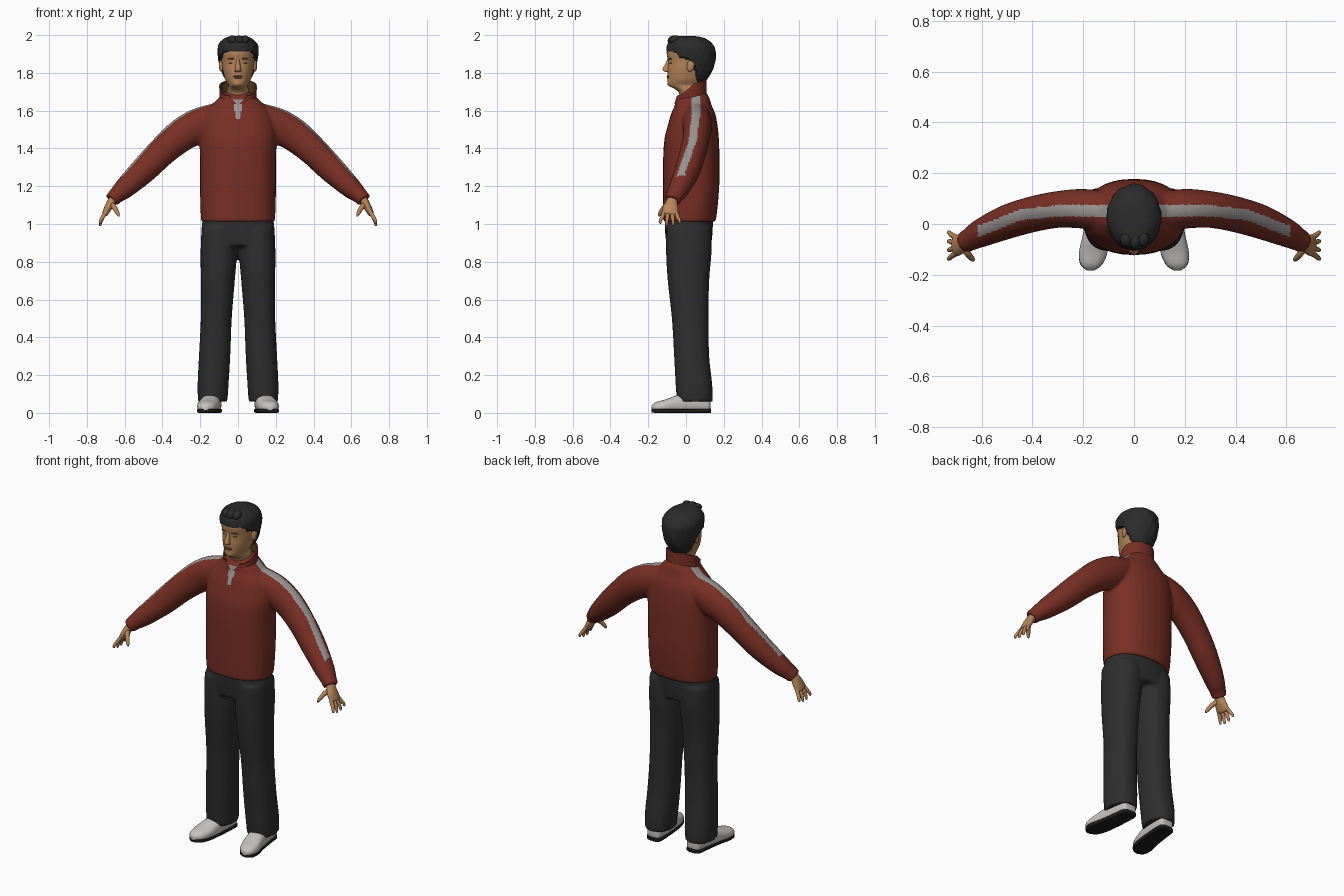
import bpy, bmesh, math
from mathutils import Vector, Matrix

if "Cube" in bpy.data.objects:
    bpy.data.objects.remove(bpy.data.objects["Cube"])

COLORS = {
    "jacket_red": (0.19, 0.028, 0.018), "stripe_grey": (0.32, 0.30, 0.29),
    "lining_brown": (0.085, 0.045, 0.015), "trouser_charcoal": (0.027, 0.027, 0.028),
    "hair_black": (0.024, 0.024, 0.025), "skin": (0.47, 0.235, 0.10),
    "lip_brown": (0.30, 0.11, 0.055), "shoe_white": (0.56, 0.54, 0.53),
    "sole_black": (0.012, 0.012, 0.012), "brow_brown": (0.11, 0.055, 0.025)}
MATS = {}
for name, c in COLORS.items():
    MATS[name] = bpy.data.materials.new(name)
    MATS[name].diffuse_color = (*c, 1)


def smooth_rings(rings, k):
    """Catmull-Rom interpolation of ring parameters."""
    out = []
    for i in range(len(rings) - 1):
        p = [rings[max(0, min(len(rings) - 1, i + j))] for j in (-1, 0, 1, 2)]
        for s in range(k):
            t = s / k
            out.append([0.5 * (2 * b + (c - a) * t + (2 * a - 5 * b + 4 * c - d) * t * t
                               + (3 * b - a - 3 * c + d) * t ** 3) for a, b, c, d in zip(*p)])
    return out + [list(rings[-1])]


def loft(bm, rings, axis=None, ref=(0, 1, 0), power=2.0, sides=32, k=5):
    """Rings are (x, y, z, radius along ref, radius across)."""
    rings = smooth_rings(rings, k)
    pts = [Vector(r[:3]) for r in rings]
    loops, faces = [], []
    for i, r in enumerate(rings):
        t = Vector(axis) if axis else (pts[min(i + 1, len(pts) - 1)] - pts[max(i - 1, 0)]).normalized()
        u = Vector(ref)
        u = (u - t * u.dot(t)).normalized()
        v = t.cross(u)
        loop = []
        for j in range(sides):
            a = math.tau * j / sides
            ca, sa = math.cos(a), math.sin(a)
            pu = math.copysign(abs(ca) ** (2 / power), ca) * r[3]
            pv = math.copysign(abs(sa) ** (2 / power), sa) * r[4]
            loop.append(bm.verts.new(pts[i] + u * pu + v * pv))
        loops.append(loop)
    for a, b in zip(loops, loops[1:]):
        for j in range(sides):
            n = (j + 1) % sides
            faces.append(bm.faces.new((a[j], a[n], b[n], b[j])))
    faces += [bm.faces.new(loops[0][::-1]), bm.faces.new(loops[-1])]
    bmesh.ops.recalc_face_normals(bm, faces=faces)


def blob(bm, loc, size, rot=(0, 0, 0)):
    m = Matrix.Translation(loc)
    for ang, ax in zip(rot, "XYZ"):
        m = m @ Matrix.Rotation(ang, 4, ax)
    bmesh.ops.create_uvsphere(bm, u_segments=20, v_segments=12, radius=1,
                              matrix=m @ Matrix.Diagonal((*size, 1)))


def finish(bm, name, *mats, angle=50):
    me = bpy.data.meshes.new(name)
    bm.to_mesh(me)
    bm.free()
    for m in mats:
        me.materials.append(MATS[m])
    ob = bpy.data.objects.new(name, me)
    bpy.context.collection.objects.link(ob)
    shade(me, angle)
    return ob


def shade(me, angle=50):
    for p in me.polygons:
        p.use_smooth = True
    me.set_sharp_from_angle(angle=math.radians(angle))


def fuse(ob, voxel, mats, passes=5):
    """Merge overlapping volumes into one cloth surface."""
    r = ob.modifiers.new("fuse", "REMESH")
    r.mode, r.voxel_size = "VOXEL", voxel
    s = ob.modifiers.new("relax", "SMOOTH")
    s.factor, s.iterations = 0.5, passes
    me = bpy.data.meshes.new_from_object(ob.evaluated_get(bpy.context.evaluated_depsgraph_get()))
    ob.modifiers.clear()
    ob.data = me
    me.materials.clear()
    for m in mats:
        me.materials.append(MATS[m])
    shade(me)
    return me


def lerp(x, table):
    for (x0, y0), (x1, y1) in zip(table, table[1:]):
        if x <= x1:
            return y0 + (y1 - y0) * max(0, (x - x0) / (x1 - x0))
    return table[-1][1]


UP = (0, 0, 1)
# Jacket: torso and sleeves
bm = bmesh.new()
loft(bm, [(0, .018, 1.012, .137, .194), (0, .022, 1.06, .142, .198), (0, .027, 1.2, .149, .201),
          (0, .028, 1.35, .149, .201), (0, .03, 1.45, .144, .205), (0, .035, 1.52, .132, .2),
          (0, .038, 1.58, .118, .18), (0, .038, 1.63, .097, .14), (0, .037, 1.667, .087, .103),
          (0, .045, 1.7, .06, .07)], axis=UP, power=2.25)
for s in (1, -1):
    loft(bm, [(s * .1, .05, 1.575, .075, .07), (s * .2, .06, 1.525, .078, .092), (s * .3, .057, 1.47, .072, .088),
              (s * .4, .038, 1.385, .07, .078), (s * .5, .008, 1.285, .067, .071),
              (s * .6, -.035, 1.19, .056, .056), (s * .645, -.06, 1.15, .046, .043),
              (s * .668, -.072, 1.125, .043, .04)])
jacket = finish(bm, "jacket", "jacket_red")
me = fuse(jacket, .008, ("jacket_red", "stripe_grey"))
STRIPE = [(.08, .05), (.3, .052), (.45, .035), (.6, -.025)]
for p in me.polygons:
    x, y, z = p.center
    sleeve = .085 < abs(x) < .615 and abs(y - lerp(abs(x), STRIPE)) < .022 and p.normal.z > .15
    zipper = y < 0 and 1.56 < z < 1.66 and abs(x) < .009 + (z - 1.56) * .17
    p.material_index = int(sleeve or zipper)

# Standing collar, open at the throat, with a brown lining
bm = bmesh.new()
N = 48
rows = [[], [], [], []]
for i in range(N + 1):
    q = -1 + 2 * i / N
    back = 0.5 + 0.5 * math.cos(q * math.pi)
    for row, (rx, ry, top, spread) in zip(rows, ((.098, .086, 0, 176), (.1, .083, 1, 150),
                                                 (.092, .075, 1, 150), (.086, .074, 0, 176))):
        a = math.radians(q * spread)
        z = 1.635 + .045 * back + top * (.045 + .04 * min(1, back * 2.2))
        row.append(bm.verts.new((rx * math.sin(a), .024 + ry * math.cos(a), z)))
for k in range(3):
    for i in range(N):
        f = bm.faces.new((rows[k][i], rows[k + 1][i], rows[k + 1][i + 1], rows[k][i + 1]))
        f.material_index = int(k == 2)
bmesh.ops.recalc_face_normals(bm, faces=bm.faces[:])
finish(bm, "collar", "jacket_red", "lining_brown")

# Trousers: hips and two legs
bm = bmesh.new()
loft(bm, [(0, .015, 1.04, .128, .186), (0, .015, .96, .126, .194), (0, .015, .885, .118, .192)],
     axis=UP, power=2.3)
for s in (1, -1):
    loft(bm, [(s * .1, .015, .98, .12, .093), (s * .101, .015, .86, .121, .097), (s * .107, .013, .7, .11, .09),
              (s * .115, .022, .5, .097, .082), (s * .124, .03, .3, .093, .083),
              (s * .132, .042, .15, .097, .082), (s * .134, .047, .06, .095, .078)], axis=UP, power=2.3)
fuse(finish(bm, "trousers", "trouser_charcoal"), .01, ("trouser_charcoal",), 4)

# Shoes with flat dark soles
for s, side in ((1, "left"), (-1, "right")):
    bm = bmesh.new()
    loft(bm, [(s * .13, .13, .04, .02, .02), (s * .132, .118, .045, .042, .045), (s * .137, .05, .05, .05, .055),
              (s * .147, -.04, .045, .054, .05), (s * .16, -.11, .035, .056, .036),
              (s * .168, -.16, .03, .042, .027), (s * .171, -.183, .026, .014, .012)],
         axis=(0, -1, 0), ref=(1, 0, 0), power=2.3)
    for v in bm.verts:
        v.co.z = max(v.co.z, .014)
    finish(bm, side + "_shoe", "shoe_white")
    bm = bmesh.new()
    loft(bm, [(s * .13, .133, .011, .024, .011), (s * .132, .118, .011, .045, .011), (s * .137, .05, .011, .05, .011),
              (s * .147, -.04, .011, .053, .011), (s * .16, -.11, .011, .056, .011),
              (s * .168, -.16, .011, .043, .011), (s * .171, -.183, .012, .014, .009)],
         axis=(0, -1, 0), ref=(1, 0, 0), power=6)
    finish(bm, side + "_sole", "sole_black", angle=40)

    # Hands: palm, four fingers and a thumb
    bm = bmesh.new()
    loft(bm, [(s * .645, -.062, 1.15, .028, .024), (s * .67, -.075, 1.118, .03, .022), (s * .688, -.082, 1.085, .041, .02),
              (s * .704, -.085, 1.055, .041, .016), (s * .709, -.086, 1.047, .03, .009)], sides=20)
    for i in range(4):
        y, tip = -.116 + .021 * i, (.012, 0, .002, .014)[i]
        y2 = y - .02 + .013 * i
        loft(bm, [(s * .698, y, 1.065, .011, .011), (s * .717, (y + y2) / 2, 1.035, .0105, .0105),
                  (s * .727, y2, 1.01 + tip * .6, .0085, .0085), (s * .73, y2, .993 + tip, .006, .006),
                  (s * .73, y2, .989 + tip, .002, .002)], sides=12, k=3)
    loft(bm, [(s * .672, -.09, 1.105, .015, .015), (s * .653, -.118, 1.085, .013, .013),
              (s * .636, -.138, 1.055, .01, .01), (s * .63, -.143, 1.04, .003, .003)], sides=12, k=3)
    finish(bm, side + "_hand", "skin")

# Head and neck, nose and ears
bm = bmesh.new()
loft(bm, [(0, .035, 1.62, .06, .062), (0, .028, 1.69, .064, .06), (0, .018, 1.715, .078, .056),
          (0, 0, 1.735, .096, .052), (0, .003, 1.765, .1, .068), (0, .01, 1.81, .108, .08),
          (0, .018, 1.86, .113, .087), (0, .018, 1.91, .12, .091), (0, .022, 1.95, .105, .083),
          (0, .025, 1.978, .07, .058), (0, .028, 1.985, .01, .01)], axis=UP)
loft(bm, [(0, -.085, 1.878, .012, .008), (0, -.094, 1.85, .014, .011), (0, -.103, 1.823, .02, .015),
          (0, -.101, 1.81, .018, .018), (0, -.092, 1.804, .008, .012)], axis=UP, sides=16, k=3)
for s in (1, -1):
    blob(bm, (s * .089, .025, 1.84), (.011, .02, .034), (-.2, 0, -s * .3))
finish(bm, "head", "skin")

# Lips, brows and eyes
bm = bmesh.new()
blob(bm, (0, -.095, 1.782), (.027, .007, .0045))
blob(bm, (0, -.0945, 1.775), (.021, .0075, .005))
finish(bm, "lips", "lip_brown")
bm = bmesh.new()
for s in (1, -1):
    blob(bm, (s * .037, -.0855, 1.874), (.021, .005, .0042), (0, s * .08, s * .4))
    blob(bm, (s * .036, -.0815, 1.853), (.014, .005, .0035), (0, 0, s * .4))
finish(bm, "brows_and_eyes", "brow_brown")

# Hair cap, tucked beneath the skin outside the hairline
HAIRLINE = [(1.76, .06), (1.83, .045), (1.865, .02), (1.88, -.035), (1.905, -.055), (1.918, -.2)]
bm = bmesh.new()
loft(bm, [(0, .05, 1.745, .045, .045), (0, .035, 1.77, .08, .073), (0, .03, 1.81, .11, .092),
          (0, .028, 1.86, .126, .102), (0, .026, 1.92, .13, .108), (0, .022, 1.955, .117, .1),
          (0, .015, 1.98, .092, .075), (0, .002, 1.993, .06, .045), (0, -.005, 1.996, .008, .008)],
     axis=UP, sides=72, k=8)
for v in bm.verts:
    x, y, z = v.co
    if y < lerp(z, HAIRLINE):
        v.co.x, v.co.y = x * .72, .03 + (y - .03) * .72
    else:
        a = math.atan2(y - .03, x)
        n = 1 + .012 * math.sin(9 * a + 40 * z) + .008 * math.sin(17 * a - 60 * z)
        v.co.x, v.co.y = x * n, .03 + (y - .03) * n
for x, y, r in ((-.03, -.062, .3), (.005, -.068, 0), (.035, -.06, -.3)):
    blob(bm, (x, y, 1.975), (.025, .03, .022), (.3, r, 0))
finish(bm, "hair", "hair_black")

for m in bpy.data.materials:
    if m.users and not m.is_grease_pencil:
        m.use_nodes = True
        m.node_tree.nodes["Principled BSDF"].inputs["Base Color"].default_value = m.diffuse_color
